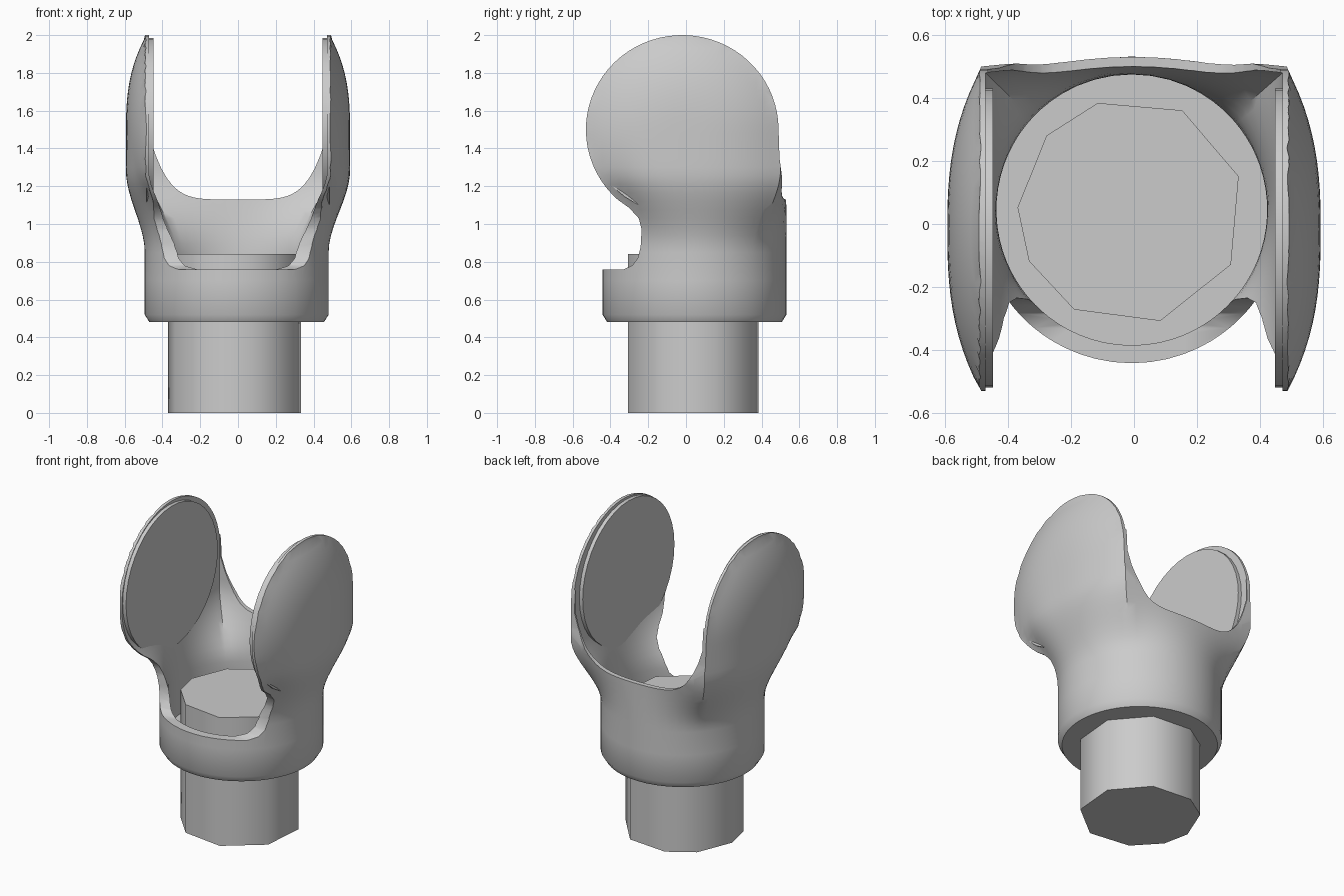
import bpy, bmesh
from math import sin, cos, pi, radians, hypot, copysign

cube = bpy.data.objects.get("Cube")
if cube:
    bpy.data.objects.remove(cube, do_unlink=True)

grey = bpy.data.materials.new("plain grey")
grey.use_nodes = True
grey.diffuse_color = (0.6, 0.6, 0.6, 1)
grey.node_tree.nodes["Principled BSDF"].inputs["Base Color"].default_value = (0.6, 0.6, 0.6, 1)


def make(name, rows):
    """Closed loft through rows of points, capped at both ends."""
    bm = bmesh.new()
    rings = [[bm.verts.new(p) for p in row] for row in rows]
    n = len(rings[0])
    for a, b in zip(rings, rings[1:]):
        for i in range(n):
            j = (i + 1) % n
            bm.faces.new((a[i], a[j], b[j], b[i]))
    bm.faces.new(rings[0][::-1])
    bm.faces.new(rings[-1])
    bmesh.ops.recalc_face_normals(bm, faces=bm.faces)
    mesh = bpy.data.meshes.new(name)
    bm.to_mesh(mesh)
    bm.free()
    mesh.materials.append(grey)
    obj = bpy.data.objects.new(name, mesh)
    bpy.context.collection.objects.link(obj)
    return obj


def activate(obj):
    bpy.ops.object.select_all(action='DESELECT')
    obj.select_set(True)
    bpy.context.view_layer.objects.active = obj


def smooth(obj, angle):
    activate(obj)
    bpy.ops.object.shade_smooth_by_angle(angle=radians(angle))


def carve(obj, cutter, operation):
    mod = obj.modifiers.new("carve", 'BOOLEAN')
    mod.object, mod.operation, mod.solver = cutter, operation, 'EXACT'
    activate(obj)
    bpy.ops.object.modifier_apply(modifier=mod.name)
    bpy.data.objects.remove(cutter, do_unlink=True)


def blend(z):
    u = min(1, max(0, (z - 0.85) / 0.43))
    return u * u * (3 - 2 * u)


# Plan outline of the upper shell: bowed back, two domed cheeks, straight front
def cheek_x(y, z):
    sy, sz = (y + 0.02) / 0.515, (z - 1.5) / 0.5
    if z < 1.5:
        sz *= min(1, max(0, -sy * 1.6))
    return 0.485 + 0.108 * max(0, 1 - hypot(sy, sz) ** 2.6)


SIDE, BACK = 24, 14


def section(z, radius, inner=False):
    t = blend(z)
    half, back, front = (0.472, 0.48, -0.6) if inner else (0.485, 0.5, -0.53)
    outline = []
    for i in range(BACK):
        x = half * (1 - 2 * i / BACK)
        outline.append((x, back + 0.03 * (1 - (x / half) ** 2)))
    for i in range(SIDE):
        y = back + (front - back) * i / SIDE
        outline.append((-(half if inner else cheek_x(y, z)), y))
    for i in range(BACK):
        outline.append((half * (2 * i / BACK - 1), front))
    for i in range(SIDE):
        y = front + (back - front) * i / SIDE
        outline.append((half if inner else cheek_x(y, z), y))
    row = []
    for x, y in outline:
        d = hypot(x, y - 0.045)
        cx, cy = -0.007 + radius * x / d, 0.045 + radius * (y - 0.045) / d
        row.append((cx + (x - cx) * t, cy + (y - cy) * t, z))
    return row


# Forked shell: round socket growing into two cheeks
levels = [0.52, 0.7] + [0.85 + 0.045 * i for i in range(26)] + [2.03]
shell = make("forked_shell", [section(0.48, 0.462)] + [section(z, 0.487) for z in levels])

# Side outline: socket, notch at the front, round cheek
outline = [(-0.6, 0.4), (-0.6, 0.76), (-0.33, 0.76), (-0.285, 0.78), (-0.255, 0.82),
           (-0.24, 0.88), (-0.235, 0.97), (-0.25, 1.03), (-0.3, 1.085)]
for i in range(45):
    a = radians(228 - 228 * i / 44)
    outline.append((-0.02 + 0.51 * cos(a), 1.5 + 0.5 * sin(a)))
outline += [(0.495, 1.35), (0.515, 1.2), (0.56, 1.1), (0.56, 0.4)]
carve(shell, make("side_outline", [[(x, y, z) for y, z in outline] for x in (-0.8, 0.8)]), 'INTERSECT')

# Hollow inside the shell
hollow = [0.6, 0.8] + [0.85 + 0.045 * i for i in range(11)] + [2.1]
carve(shell, make("hollow", [section(z, 0.43, True) for z in hollow]), 'DIFFERENCE')

# U-shaped opening between the cheeks
opening = []
for i in range(33):
    x = -0.464 + 0.928 * i / 32
    opening.append((x, 1.13 + 0.32 * abs(x / 0.464) ** 5))
opening += [(0.464, 2.2), (-0.464, 2.2)]
carve(shell, make("opening", [[(x, y, z) for x, z in opening] for y in (-0.9, 0.9)]), 'DIFFERENCE')
smooth(shell, 35)

# Flat discs lining the inner side of each cheek
for name, s in (("left_cheek_disc", 1), ("right_cheek_disc", -1)):
    rows = []
    for x in (0.448, 0.485):
        rows.append([(s * x, -0.045 + 0.475 * cos(i * pi / 20), 1.52 + 0.465 * sin(i * pi / 20))
                     for i in range(40)])
    smooth(make(name, rows), 35)

# Faceted peg through the socket
angles = [radians(a) for a in (18, 63, 107, 138, 178, 206, 240, 285, 332)]
peg = make("peg", [[(-0.01 + 0.36 * cos(a), 0.04 + 0.36 * sin(a), z) for a in angles]
                   for z in (0, 0.84)])
smooth(peg, 50)
